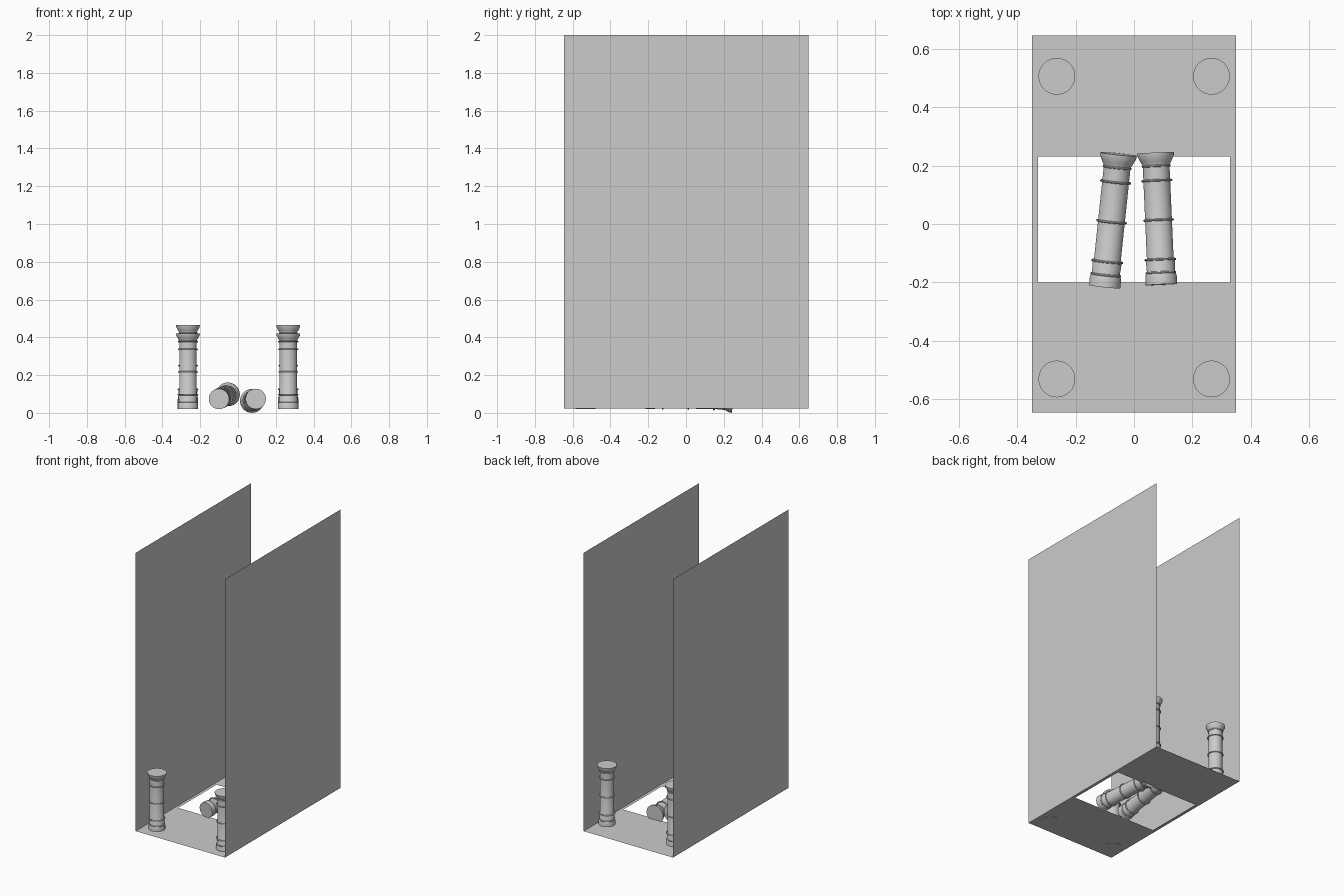
import bpy, bmesh, math
from mathutils import Vector

if "Cube" in bpy.data.objects:
    bpy.data.objects.remove(bpy.data.objects["Cube"])

SIDES = 40


def make_object(name, bm, smooth=False):
    mesh = bpy.data.meshes.new(name)
    bm.to_mesh(mesh)
    bm.free()
    ob = bpy.data.objects.new(name, mesh)
    bpy.context.collection.objects.link(ob)
    if smooth:
        bpy.ops.object.select_all(action='DESELECT')
        ob.select_set(True)
        bpy.context.view_layer.objects.active = ob
        bpy.ops.object.shade_smooth_by_angle(angle=math.radians(35))
    return ob


def lathe(bm, profile, closed=False):
    """Revolve (radius, height) points around z; cap the ends unless closed."""
    loops = []
    for r, z in profile:
        loops.append([bm.verts.new((r * math.cos(2 * math.pi * i / SIDES),
                                    r * math.sin(2 * math.pi * i / SIDES), z))
                      for i in range(SIDES)])
    pairs = list(zip(loops, loops[1:]))
    if closed:
        pairs.append((loops[-1], loops[0]))
    for a, b in pairs:
        for i in range(SIDES):
            j = (i + 1) % SIDES
            bm.faces.new((a[i], a[j], b[j], b[i]))
    if not closed:
        bm.faces.new(loops[0][::-1])
        bm.faces.new(loops[-1])


def column(name, base, top):
    base, top = Vector(base), Vector(top)
    h = (top - base).length
    bm = bmesh.new()
    # shaft with drum base and flared capital
    lathe(bm, [(r, f * h) for r, f in [
        (.054, 0), (.054, .065), (.050, .09), (.048, .10), (.050, .18), (.046, .20),
        (.046, .89), (.046, .905), (.052, .93), (.062, .975), (.063, 1)]])
    # thin moulding rings
    for r, f in [(.049, .09), (.051, .19), (.049, .49), (.050, .79), (.046, .90)]:
        lathe(bm, [(r + .004 * math.cos(a), f * h + .004 * math.sin(a))
                   for a in (k * math.pi / 4 for k in range(8))], closed=True)
    ob = make_object(name, bm, smooth=True)
    ob.rotation_euler = (top - base).to_track_quat('Z', 'Y').to_euler()
    ob.location = base
    return ob


# floor sheet with rectangular opening
FLOOR = .023
xs, ys = (-.351, -.33, .33, .351), (-.647, -.20, .231, .648)
bm = bmesh.new()
grid = [[bm.verts.new((x, y, FLOOR)) for x in xs] for y in ys]
for j in range(3):
    for i in range(3):
        if (i, j) != (1, 1):
            bm.faces.new((grid[j][i], grid[j][i + 1], grid[j + 1][i + 1], grid[j + 1][i]))
make_object("floor", bm)

# tall side walls, single sheets
for side, s in (("left", -1), ("right", 1)):
    bm = bmesh.new()
    pts = [(s * .351, y, z) for y, z in
           ((ys[0], FLOOR), (ys[3], FLOOR), (ys[3], 2), (ys[0], 2))]
    bm.faces.new([bm.verts.new(p) for p in pts])
    make_object(side + "_wall", bm)

# standing columns
for side, x in (("left", -.265), ("right", .266)):
    column("front_%s_column" % side, (x, -.532, .021), (x, -.532, .42))
    column("back_%s_column" % side, (x, .507, .045), (x, .507, .465))

# fallen columns lying over the opening
column("fallen_left_column", (-.101, -.215, .074), (-.053, .24, .098))
column("fallen_right_column", (.094, -.208, .074), (.074, .244, .0635))
